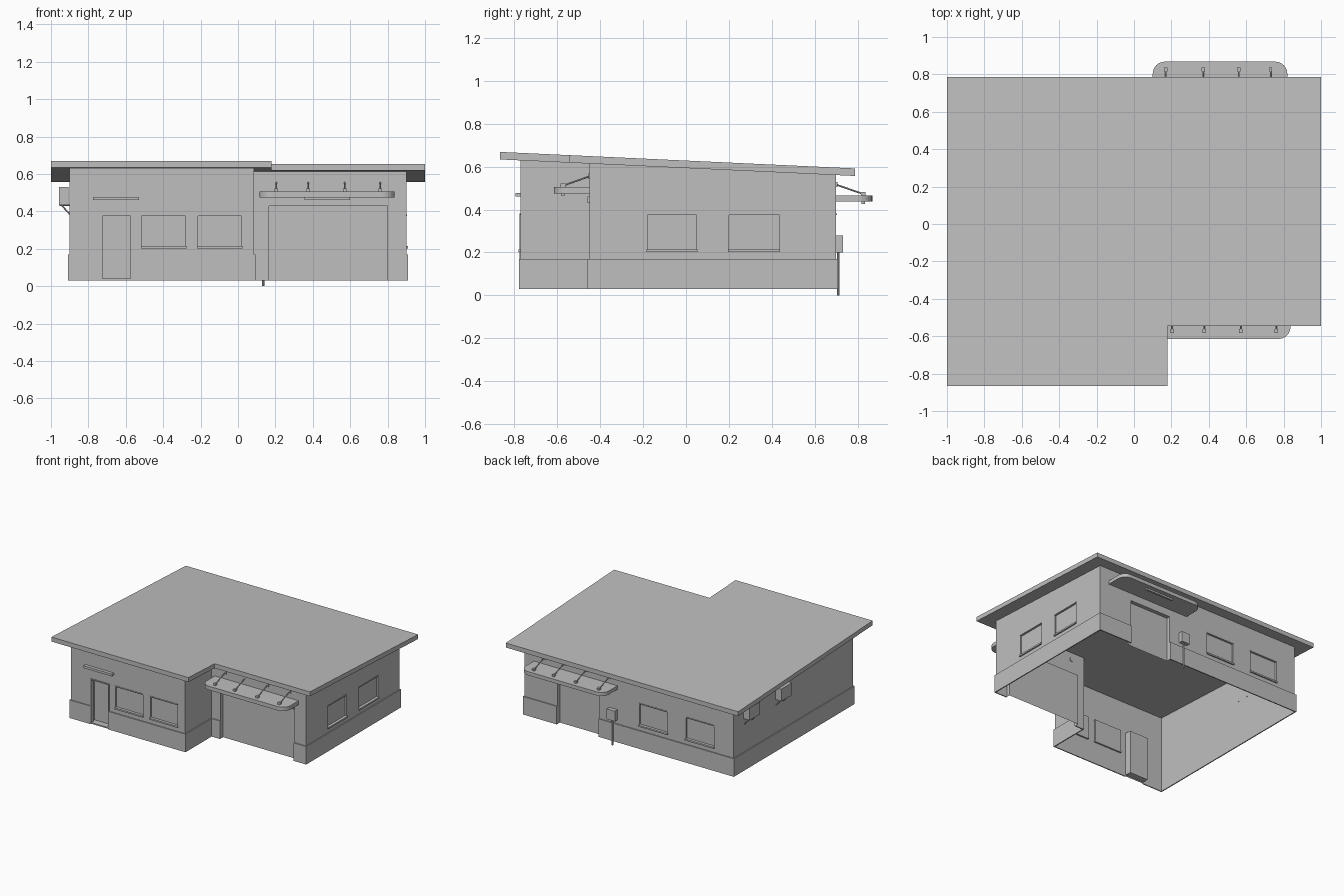
import bpy, bmesh, math
from mathutils import Vector

if "Cube" in bpy.data.objects:
    bpy.data.objects.remove(bpy.data.objects["Cube"], do_unlink=True)

GREY = (0.52, 0.52, 0.52, 1)
mat = bpy.data.materials.new("plain_grey")
mat.use_nodes = True
mat.diffuse_color = GREY
mat.node_tree.nodes["Principled BSDF"].inputs["Base Color"].default_value = GREY

FLOOR, BASE_TOP, THICK = 0.03, 0.17, 0.035


def roof_z(y):
    return 0.628 - 0.0465 * y


def finish(bm, name):
    mesh = bpy.data.meshes.new(name)
    bm.to_mesh(mesh)
    bm.free()
    mesh.materials.append(mat)
    obj = bpy.data.objects.new(name, mesh)
    bpy.context.collection.objects.link(obj)
    return obj


def box(name, lo, hi):
    bm = bmesh.new()
    bmesh.ops.create_cube(bm, size=1)
    for v in bm.verts:
        v.co = Vector([lo[i] + (v.co[i] + 0.5) * (hi[i] - lo[i]) for i in range(3)])
    return finish(bm, name)


def rod(name, a, b, radius=0.004, sides=8):
    a, b = Vector(a), Vector(b)
    bm = bmesh.new()
    bmesh.ops.create_cone(bm, cap_ends=True, segments=sides, radius1=radius,
                          radius2=radius, depth=(b - a).length)
    turn = Vector((0, 0, 1)).rotation_difference(b - a)
    for v in bm.verts:
        v.co = turn @ v.co + (a + b) / 2
    return finish(bm, name)


def prism(name, outline, low, high):
    """Solid from a plan outline; low and high give z for each y."""
    bm = bmesh.new()
    bottom = [bm.verts.new((x, y, low(y))) for x, y in outline]
    top = [bm.verts.new((x, y, high(y))) for x, y in outline]
    bm.faces.new(top)
    bm.faces.new(bottom[::-1])
    for i in range(len(outline)):
        j = (i + 1) % len(outline)
        bm.faces.new((bottom[i], bottom[j], top[j], top[i]))
    bmesh.ops.recalc_face_normals(bm, faces=bm.faces)
    return finish(bm, name)


class Wall:
    """Straight wall from a to b with the outside on its right."""

    def __init__(self, a, b):
        self.a, self.b = Vector(a), Vector(b)
        self.length = (self.b - self.a).length
        self.along = (self.b - self.a).normalized()
        self.out = Vector((self.along.y, -self.along.x))

    def at(self, u, z, d=0):
        p = self.a + self.along * u + self.out * d
        return Vector((p.x, p.y, roof_z(p.y) - THICK / 2 if z is None else z))

    def block(self, name, u0, u1, z0, z1, d0, d1):
        p, q = self.at(u0, z0, d0), self.at(u1, z1, d1)
        return box(name, [min(s) for s in zip(p, q)], [max(s) for s in zip(p, q)])

    def build(self, name, holes):
        """holes: (u0, u1, z0, z1, depth) become recessed panels."""
        bm = bmesh.new()

        def quad(*pts):
            bm.faces.new([bm.verts.new(self.at(*p)) for p in pts])

        us = sorted({0, self.length, *[u for h in holes for u in h[:2]]})
        zs = sorted({FLOOR, *[z for h in holes for z in h[2:4]]}) + [None]
        for u0, u1 in zip(us, us[1:]):
            for z0, z1 in zip(zs, zs[1:]):
                inside = z1 is not None and any(
                    h[0] <= u0 and u1 <= h[1] and h[2] <= z0 and z1 <= h[3] for h in holes)
                if not inside:
                    quad((u0, z0), (u1, z0), (u1, z1), (u0, z1))
        for u0, u1, z0, z1, d in holes:
            quad((u0, z0, -d), (u1, z0, -d), (u1, z1, -d), (u0, z1, -d))
            ring = [(u0, z0), (u1, z0), (u1, z1), (u0, z1)]
            for (ua, za), (ub, zb) in zip(ring, ring[1:] + ring[:1]):
                if not (za == zb == FLOOR):
                    quad((ua, za), (ub, zb), (ub, zb, -d), (ua, za, -d))
        bmesh.ops.remove_doubles(bm, verts=bm.verts, dist=1e-5)
        finish(bm, name)

    def plinth(self, name, holes, start, end):
        """Raised base band, broken where an opening reaches the ground."""
        u = start
        for h in sorted(h for h in holes if h[2] < BASE_TOP):
            self.block(name, u, h[0], FLOOR, BASE_TOP, 0, 0.008)
            u = h[1]
        self.block(name, u, end, FLOOR, BASE_TOP, 0, 0.008)


# Walls with windows and doors
def window(u0, u1):
    return (u0, u1, 0.21, 0.378, 0.012)


corners = [(-0.9, -0.77), (0.085, -0.77), (0.085, -0.45), (0.9, -0.45), (0.9, 0.7), (-0.9, 0.7)]
openings = {
    "front_wing_wall": [(0.17, 0.33, 0.04, 0.38, 0.05), window(0.385, 0.62), window(0.685, 0.92)],
    "wing_side_wall": [],
    "entrance_wall": [(0.08, 0.715, FLOOR, 0.43, 0.03)],
    "left_wall": [window(0.27, 0.5), window(0.65, 0.885)],
    "back_wall": [(0.283, 0.643, FLOOR, 0.38, 0.03), window(0.99, 1.23), window(1.39, 1.63)],
    "right_wall": [],
}
for i, (name, holes) in enumerate(openings.items()):
    wall = Wall(corners[i], corners[(i + 1) % len(corners)])
    wall.build(name, holes)
    # The inner corner of the plan keeps its plinth ends flush
    start = 0 if name == "entrance_wall" else -0.008
    end = wall.length + (0 if name == "wing_side_wall" else 0.008)
    wall.plinth(name + "_plinth", holes, start, end)
    for u0, u1, z0, z1, d in holes:
        if z0 > BASE_TOP:
            wall.block("window_sill", u0 - 0.004, u1 + 0.004, z0 - 0.008, z0 + 0.004, -0.012, 0.01)
            wall.block("window_head", u0 - 0.002, u1 + 0.002, z1 - 0.003, z1 + 0.004, -0.012, 0.004)

# Sloping roof slab
roof = [(-1, -0.867), (0.18, -0.867), (0.18, -0.545), (1, -0.545), (1, 0.787), (-1, 0.787)]
prism("roof", roof, lambda y: roof_z(y) - THICK, roof_z)


# Rounded canopies hung from rods
def canopy(name, x0, x1, y_wall, depth, side, z0, z1, rods, lamp):
    r, tip = 0.065, y_wall + side * depth
    outline = [(x0, y_wall)]
    for cx, first in ((x0 + r, 180), (x1 - r, 90)):
        for k in range(7):
            t = math.radians(first - 15 * k)
            outline.append((cx + r * math.cos(t), tip - side * r + side * r * math.sin(t)))
    outline.append((x1, y_wall))
    prism(name, outline, lambda y: z0, lambda y: z1)
    y_end = tip - side * 0.042
    for x in rods:
        rod(name + "_rod", (x, y_wall, z1 + 0.05), (x, y_end, z1 + 0.006))
        box(name + "_rod_foot", (x - 0.009, y_end - 0.011, z1), (x + 0.009, y_end + 0.011, z1 + 0.016))
        box(name + "_wall_plate", (x - 0.011, y_wall - 0.005, z1 + 0.038),
            (x + 0.011, y_wall + 0.005, z1 + 0.062))
    box(name + "_lamp", (lamp[0], y_end - 0.008, z0 - 0.013), (lamp[1], y_end + 0.008, z0))


canopy("front_canopy", 0.115, 0.837, -0.45, 0.165, -1, 0.475, 0.505,
       (0.205, 0.375, 0.57, 0.76), (0.355, 0.6))
canopy("back_canopy", 0.1, 0.82, 0.7, 0.168, 1, 0.438, 0.466,
       (0.17, 0.37, 0.56, 0.73), (0.34, 0.58))
box("entrance_lintel", (0.165, -0.458, 0.43), (0.8, -0.45, 0.46))

# Door details on the front wing
box("door_hood", (-0.775, -0.795, 0.46), (-0.53, -0.77, 0.478))
for x in (-0.73, -0.574):
    box("door_jamb", (x, -0.776, 0.04), (x + 0.006, -0.74, 0.38))
box("door_head", (-0.73, -0.776, 0.374), (-0.568, -0.74, 0.382))

# Meter box with its conduit on the back wall
box("meter_box", (0.1, 0.7, 0.2), (0.17, 0.732, 0.28))
rod("meter_conduit", (0.135, 0.71, 0), (0.135, 0.71, 0.2), 0.006)

# Cooling units on brackets on the right wall
for y in (0.52, 0.13):
    box("cooling_unit", (-0.957, y - 0.065, 0.435), (-0.905, y + 0.065, 0.53))
    for dy in (-0.045, 0.045):
        rod("cooling_unit_bracket", (-0.945, y + dy, 0.435), (-0.9, y + dy, 0.385))
        rod("cooling_unit_arm", (-0.955, y + dy, 0.433), (-0.9, y + dy, 0.433))
